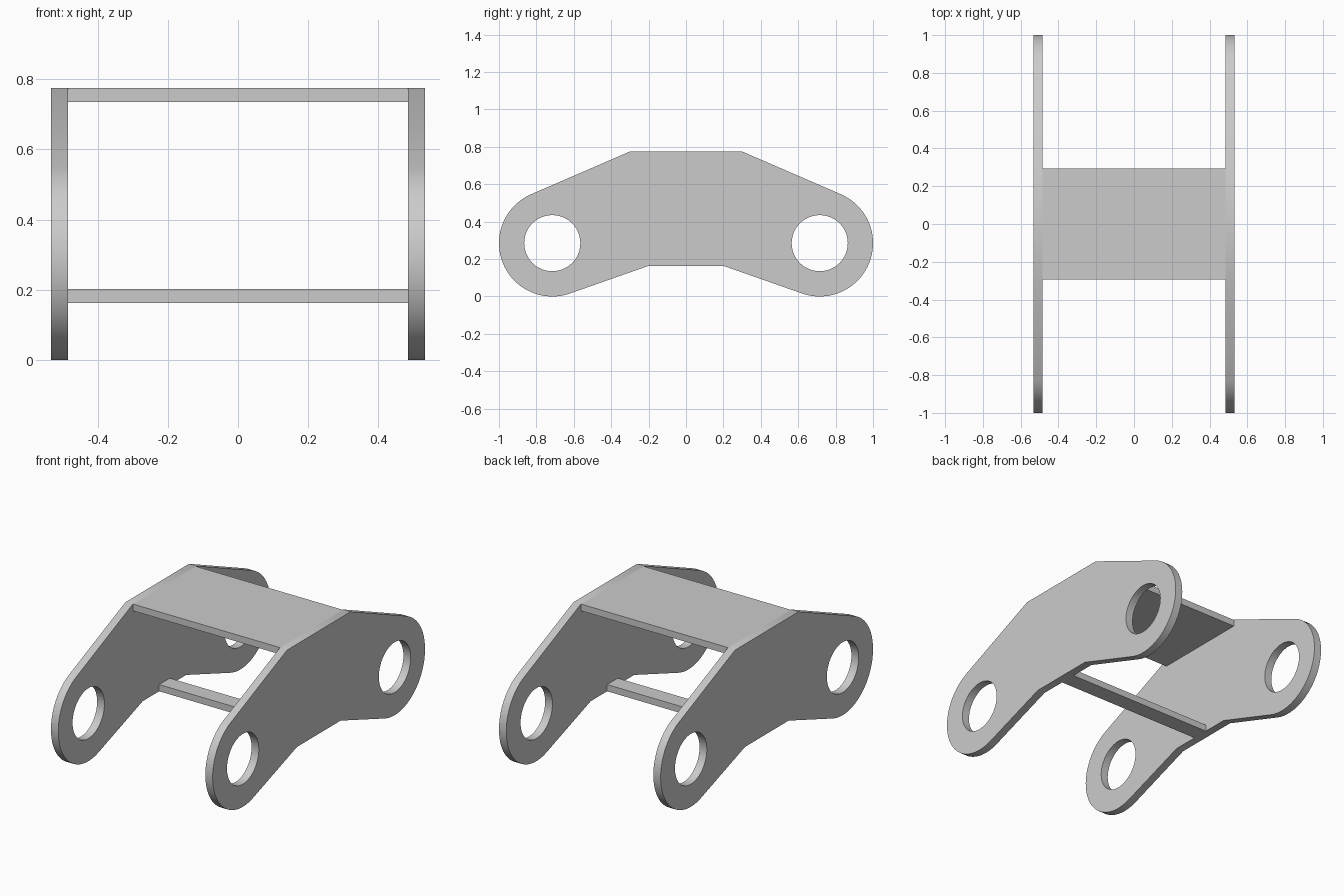
import bpy, bmesh
from math import atan2, acos, hypot, cos, sin, pi, radians
from mathutils import Vector

if "Cube" in bpy.data.objects:
    bpy.data.objects.remove(bpy.data.objects["Cube"], do_unlink=True)

INNER, OUTER = 0.485, 0.533          # side plate faces in x
EYE_Y, EYE_Z, EYE_R, HOLE_R = 0.715, 0.285, 0.285, 0.15
TOP = (0.3, 0.775)                   # end of the flat top edge (y, z)
BOTTOM = (0.205, 0.162)              # end of the flat bottom edge
THICK = 0.04

grey = bpy.data.materials.new("plain_grey")
grey.use_nodes = True
colour = (0.6, 0.6, 0.6, 1)
grey.diffuse_color = colour
grey.node_tree.nodes["Principled BSDF"].inputs["Base Color"].default_value = colour


def finish(name, bm):
    bmesh.ops.recalc_face_normals(bm, faces=bm.faces)
    mesh = bpy.data.meshes.new(name)
    bm.to_mesh(mesh)
    bm.free()
    mesh.materials.append(grey)
    obj = bpy.data.objects.new(name, mesh)
    bpy.context.collection.objects.link(obj)
    return obj


def tangent_angle(point, side):
    """Angle on the rounded end where a line from point touches it."""
    dy, dz = point[0] - EYE_Y, point[1] - EYE_Z
    return atan2(dz, dy) + side * acos(EYE_R / hypot(dy, dz))


def arc(radius, start, end, count):
    steps = [start + (end - start) * i / count for i in range(count + 1)]
    return [(EYE_Y + radius * cos(a), EYE_Z + radius * sin(a)) for a in steps]


def mirrored(points):
    return [(-y, z) for y, z in reversed(points)]


def side_plate(name, x):
    bm = bmesh.new()
    half = [BOTTOM] + arc(EYE_R, tangent_angle(BOTTOM, 1), tangent_angle(TOP, -1), 40) + [TOP]
    hole = arc(HOLE_R, 0, 2 * pi, 48)[:-1]
    for loop in (half + mirrored(half), hole, mirrored(hole)):
        verts = [bm.verts.new((x, y, z)) for y, z in loop]
        for a, b in zip(verts, verts[1:] + verts[:1]):
            bm.edges.new((a, b))
    bmesh.ops.triangle_fill(bm, edges=bm.edges[:], use_beauty=True, normal=Vector((1, 0, 0)))
    # Give the plate its thickness
    grown = bmesh.ops.extrude_face_region(bm, geom=bm.faces[:])["geom"]
    bmesh.ops.translate(bm, vec=(OUTER - INNER, 0, 0),
                        verts=[v for v in grown if isinstance(v, bmesh.types.BMVert)])
    obj = finish(name, bm)
    bpy.ops.object.select_all(action="DESELECT")
    obj.select_set(True)
    bpy.context.view_layer.objects.active = obj
    bpy.ops.object.shade_smooth_by_angle(angle=radians(30))


def cross_panel(name, half_depth, z_low):
    bm = bmesh.new()
    bmesh.ops.create_cube(bm, size=1)
    bmesh.ops.scale(bm, vec=(2 * INNER, 2 * half_depth, THICK), verts=bm.verts)
    bmesh.ops.translate(bm, vec=(0, 0, z_low + THICK / 2), verts=bm.verts)
    finish(name, bm)


# Two side plates joined by a wide top panel and a narrow lower bar
side_plate("left_side_plate", INNER)
side_plate("right_side_plate", -OUTER)
cross_panel("top_panel", 0.295, TOP[1] - THICK)
cross_panel("lower_crossbar", 0.05, BOTTOM[1])
